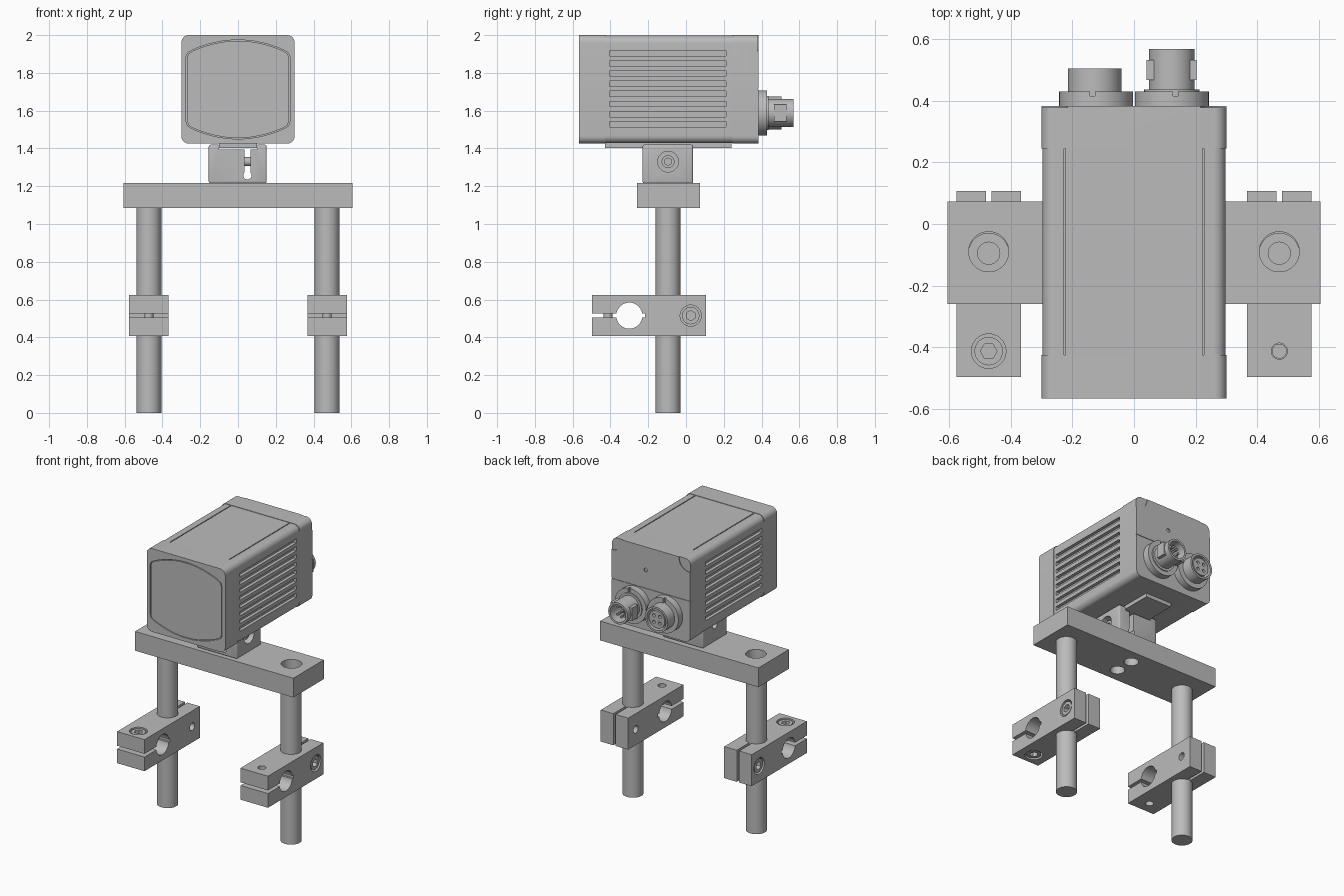
import bpy, math
from mathutils import Matrix, Vector

if "Cube" in bpy.data.objects:
    bpy.data.objects.remove(bpy.data.objects["Cube"])

grey = bpy.data.materials.new("machined grey")
grey.use_nodes = True
COLOR = (0.5, 0.5, 0.5, 1)
grey.diffuse_color = COLOR
grey.node_tree.nodes["Principled BSDF"].inputs["Base Color"].default_value = COLOR

TURN = {"x": Matrix.Rotation(math.pi / 2, 4, "Y"),
        "y": Matrix.Rotation(-math.pi / 2, 4, "X"),
        "z": Matrix.Identity(4)}


def make(name, verts, faces):
    mesh = bpy.data.meshes.new(name)
    mesh.from_pydata(verts, [], faces)
    mesh.materials.append(grey)
    ob = bpy.data.objects.new(name, mesh)
    bpy.context.collection.objects.link(ob)
    return ob


def prism(name, outline, h, matrix):
    """Extrude a counter-clockwise outline from 0 to h, then place it."""
    n = len(outline)
    verts = [matrix @ Vector((u, v, w)) for w in (0, h) for u, v in outline]
    faces = [tuple(reversed(range(n))), tuple(range(n, 2 * n))]
    faces += [(i, (i + 1) % n, (i + 1) % n + n, i + n) for i in range(n)]
    return make(name, verts, faces)


def box(name, x, y, z):
    outline = [(x[0], y[0]), (x[1], y[0]), (x[1], y[1]), (x[0], y[1])]
    return prism(name, outline, z[1] - z[0], Matrix.Translation((0, 0, z[0])))


def cyl(name, start, r, h, axis="z", n=40):
    """Cylinder growing from start along +axis (negative h grows backwards)."""
    start = Vector(start)
    if h < 0:
        start["xyz".index(axis)] += h
    ring = [(r * math.cos(math.tau * i / n), r * math.sin(math.tau * i / n)) for i in range(n)]
    return prism(name, ring, abs(h), Matrix.Translation(start) @ TURN[axis])


def apply(ob, mod):
    bpy.ops.object.select_all(action="DESELECT")
    bpy.context.view_layer.objects.active = ob
    ob.select_set(True)
    bpy.ops.object.modifier_apply(modifier=mod.name)


def cut(ob, *cutters):
    for c in cutters:
        c.hide_render = True
        mod = ob.modifiers.new("cut", "BOOLEAN")
        mod.operation, mod.solver, mod.object = "DIFFERENCE", "EXACT", c
        apply(ob, mod)
        bpy.data.objects.remove(c)
    return ob


def bevel(ob, width, segments):
    mod = ob.modifiers.new("round", "BEVEL")
    mod.width, mod.segments = width, segments
    apply(ob, mod)
    return ob


def rounded_body(name, half, z, y, r, n=8):
    """Block with rounded edges running along y."""
    mid, hz = (z[0] + z[1]) / 2, (z[1] - z[0]) / 2
    pts = []
    for k, (sx, sz) in enumerate([(1, 1), (-1, 1), (-1, -1), (1, -1)]):
        for i in range(n + 1):
            a = math.pi / 2 * (k + i / n)
            pts.append((sx * (half - r) + r * math.cos(a), sz * (hz - r) + r * math.sin(a)))
    return prism(name, pts, y[1] - y[0], Matrix.Translation((0, y[0], mid)) @ TURN["y"])


# Camera housing: front bezel, slightly inset middle, rear cap
TOP, BOTTOM, MID = 2.0, 1.425, 1.7125
bezel = rounded_body("front_bezel", 0.3, (BOTTOM, TOP), (-0.567, -0.425), 0.04)
middle = rounded_body("housing_middle", 0.297, (BOTTOM + 0.003, TOP - 0.003), (-0.425, 0.245), 0.04)
rear = rounded_body("rear_cap", 0.3, (BOTTOM, TOP), (0.245, 0.383), 0.04)


def window(name, shrink, y, depth):
    half = [(0.275, -0.17), (0.275, 0.17), (0.267, 0.193), (0.245, 0.207)]
    arc = [(0.245 * t / 8, 0.262 - 0.055 * (t / 8) ** 2) for t in range(7, -8, -1)]
    right_top = half[1:] + arc
    pts = right_top + [(-x, z) for x, z in reversed(half[1:])]
    pts += [(-x, -z) for x, z in right_top] + [(x, -z) for x, z in reversed(half[1:])]
    pts = [(x * (1 - shrink), z * (1 - shrink)) for x, z in pts]
    return prism(name, pts, depth, Matrix.Translation((0, y, MID)) @ TURN["y"])


# Front window with a fine gap around it
cut(bezel, window("window_cut", 0, -0.6, 0.041))
window("front_window", 0.018, -0.567, 0.01)

# Side cooling slots and top seams
for s in (-1, 1):
    x = sorted((s * 0.275, s * 0.32))
    for i in range(8):
        z = 1.528 + i * 0.0537
        cut(middle, box("slot_cut", x, (-0.405, 0.212), (z - 0.014, z + 0.014)))
    cut(middle, box("seam_cut", (s * 0.225 - 0.003, s * 0.225 + 0.003), (-0.5, 0.3), (1.99, 2.1)))

# Rear cap details: seam, corner recesses, indicator
cut(rear, box("seam_cut", (-0.4, 0.4), (0.379, 0.5), (1.713, 1.718)),
    cyl("indicator_cut", (0.04, 0.375, 1.84), 0.013, 0.1, "y", 16))
for s in (-1, 1):
    cut(rear, cyl("corner_cut", (s * 0.29, 0.378, 1.99), 0.075, 0.1, "y"))

# Rear connectors
CZ = 1.588
for s, label in ((-1, "socket"), (1, "plug")):
    flange = cyl(label + "_flange", (s * 0.123, 0.375, CZ), 0.12, 0.055, "y", 56)
    cut(flange, box("notch_cut", (s * 0.135 - 0.008, s * 0.135 + 0.008), (0.415, 0.5), (CZ + 0.085, CZ + 0.2)))

SX = -0.127
socket = cyl("socket_collar", (SX, 0.42, CZ), 0.087, 0.085, "y", 48)
cut(socket, cyl("bore", (SX, 0.45, CZ), 0.073, 0.1, "y"))
core = cyl("socket_core", (SX, 0.44, CZ), 0.06, 0.06, "y")
for i in range(4):
    a = math.tau * (i + 0.5) / 4
    cut(core, cyl("pin_hole", (SX + 0.032 * math.cos(a), 0.47, CZ + 0.032 * math.sin(a)), 0.011, 0.1, "y", 16))

PX = 0.123
cyl("plug_collar", (PX, 0.42, CZ), 0.09, 0.017, "y", 48)
barrel = cyl("plug_barrel", (PX, 0.42, CZ), 0.074, 0.148, "y", 48)
lug = box("plug_lugs", (PX - 0.082, PX + 0.08), (0.467, 0.532), (CZ - 0.045, CZ + 0.045))
for part in (barrel, lug):
    cut(part, cyl("bore", (PX, 0.45, CZ), 0.06, 0.2, "y"))
for i in range(8):
    a = math.tau * i / 8
    r = 0.036 if i else 0
    cyl("plug_pin", (PX + r * math.cos(a), 0.44, CZ + r * math.sin(a)), 0.008, 0.095, "y", 12)

# Mounting rail and split clamp block under the housing
YC = -0.095
box("mount_rail", (-0.1, 0.1), (-0.43, 0.24), (1.402, 1.43))
block = bevel(box("mount_block", (-0.155, 0.152), (-0.23, 0.037), (1.215, 1.42)), 0.01, 3)
cut(block, box("rail_cut", (-0.102, 0.102), (-1, 1), (1.394, 1.5)),
    box("slit_cut", (0.034, 0.066), (-1, 1), (1.26, 1.45)),
    cyl("relief_cut", (0.05, -1, 1.258), 0.022, 2, "y"),
    cyl("counterbore", (0.1, YC, 1.33), 0.055, 0.2, "x"),
    cyl("screw_hole", (-0.3, YC, 1.33), 0.025, 0.5, "x"))
head = cyl("mount_screw", (0.1, YC, 1.33), 0.034, 0.03, "x")
cut(head, cyl("hex_cut", (0.115, YC, 1.33), 0.02, 0.1, "x", 6))
cyl("mount_screw_shank", (-0.12, YC, 1.33), 0.024, 0.225, "x")

# Cross bar with counterbored holes and two blind holes below
bar = box("cross_bar", (-0.605, 0.605), (-0.26, 0.073), (1.085, 1.218))
for s in (-1, 1):
    cut(bar, cyl("counterbore", (s * 0.472, -0.09, 1.13), 0.065, 0.2),
        cyl("blind_hole", (0, YC + s * 0.067, 1.0), 0.046, 0.17))


def bolt(name, clamp, centre, axis, d, half):
    """Sunk socket screw whose head faces direction d along the axis."""
    k = "xyz".index(axis)

    def at(offset):
        p = Vector(centre)
        p[k] += d * offset
        return p
    cut(clamp, cyl("bolt_hole", at(-half - 0.1), 0.026, d * (2 * half + 0.2), axis),
        cyl("counterbore", at(half - 0.055), 0.056, d * 0.2, axis))
    head = cyl(name + "_head", at(half - 0.055), 0.046, d * 0.05, axis)
    cut(head, cyl("hex_cut", at(half - 0.035), 0.027, d * 0.1, axis, 6))
    cyl(name + "_shank", at(0.04 - half), 0.024, d * (2 * half - 0.09), axis, 24)


# Posts with split cross clamps; the pair is rotated half a turn about y
CLZ, HW, HH = 0.515, 0.105, 0.109
for s, side in ((-1, "right"), (1, "left")):
    x = s * 0.472
    post = cyl(side + "_post", (x, YC, 0), 0.066, 1.135, "z", 48)
    cut(post, cyl("thread_hole", (x, YC, 1.06), 0.036, 0.2, "z", 32))
    clamp = box(side + "_clamp", (x - HW, x + HW), (-0.497, 0.107), (CLZ - HH, CLZ + HH))
    cut(clamp, cyl("cross_hole", (x - 0.3, -0.3, CLZ), 0.069, 0.6, "x", 48),
        box("front_slit", (x - 0.3, x + 0.3), (-0.6, -0.218), (CLZ - 0.011, CLZ + 0.011)),
        cyl("post_hole", (x, YC, 0.2), 0.067, 0.6, "z", 48),
        box("back_slit", (x - 0.009, x + 0.009), (YC, 0.3), (0.2, 0.8)))
    bolt(side + "_side_bolt", clamp, (x, 0.025, CLZ), "x", s, HW)
    bolt(side + "_front_bolt", clamp, (x, -0.413, CLZ), "z", -s, HH)

# Smooth round surfaces while keeping edges crisp
bpy.ops.object.select_all(action="DESELECT")
for ob in bpy.context.collection.objects:
    if ob.type == "MESH" and ob.data.materials and ob.data.materials[0] == grey:
        ob.select_set(True)
        bpy.context.view_layer.objects.active = ob
bpy.ops.object.shade_smooth_by_angle(angle=math.radians(30))
